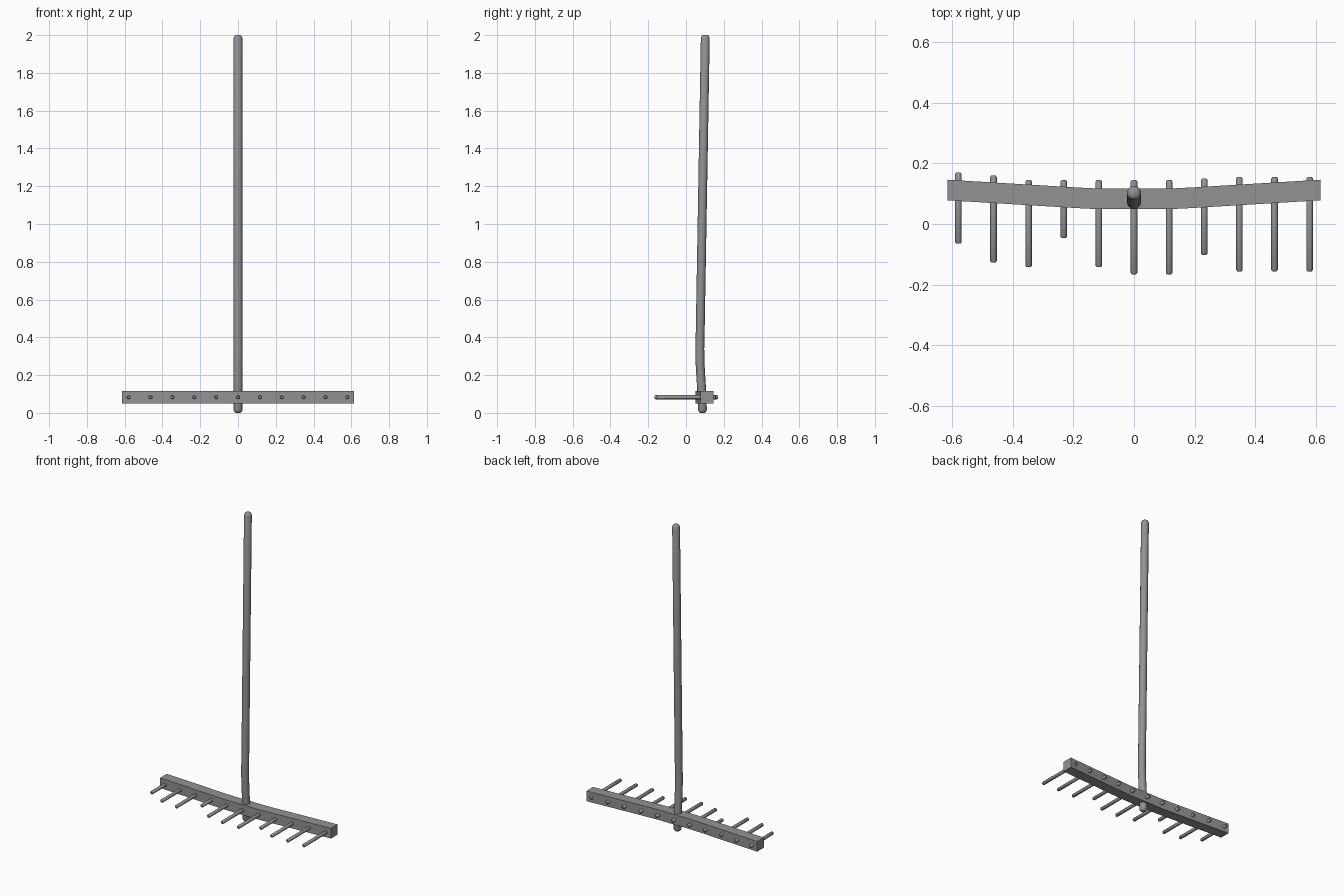
import bpy, bmesh, math
from mathutils import Vector

if "Cube" in bpy.data.objects:
    bpy.data.objects.remove(bpy.data.objects["Cube"])

# Dark grey shared by all parts
grey = bpy.data.materials.new("dark_grey")
grey.diffuse_color = (0.29, 0.29, 0.29, 1)
grey.use_nodes = True
grey.node_tree.nodes["Principled BSDF"].inputs["Base Color"].default_value = grey.diffuse_color


def finish(name, bm):
    bmesh.ops.recalc_face_normals(bm, faces=bm.faces)
    mesh = bpy.data.meshes.new(name)
    bm.to_mesh(mesh)
    bm.free()
    mesh.materials.append(grey)
    obj = bpy.data.objects.new(name, mesh)
    bpy.context.collection.objects.link(obj)
    bpy.ops.object.select_all(action='DESELECT')
    obj.select_set(True)
    bpy.context.view_layer.objects.active = obj
    bpy.ops.object.shade_smooth_by_angle(angle=math.radians(50))
    return obj


def loft(name, rings):
    """Skin a list of closed rings and cap both ends."""
    bm = bmesh.new()
    loops = [[bm.verts.new(p) for p in ring] for ring in rings]
    n = len(loops[0])
    for a, b in zip(loops, loops[1:]):
        for i in range(n):
            j = (i + 1) % n
            bm.faces.new((a[i], a[j], b[j], b[i]))
    bm.faces.new(loops[0])
    bm.faces.new(loops[-1])
    return finish(name, bm)


def circle(centre, u, v, r, n):
    c, u, v = Vector(centre), Vector(u), Vector(v)
    return [c + r * (u * math.cos(2 * math.pi * i / n) + v * math.sin(2 * math.pi * i / n))
            for i in range(n)]


# Handle: long pole with a slight bend near the head and rounded ends
handle_path = [  # z, y, radius
    (0.0, 0.087, 0.012), (0.005, 0.087, 0.019), (0.016, 0.087, 0.0235),
    (0.10, 0.084, 0.0235), (0.20, 0.078, 0.0235), (0.27, 0.074, 0.0235),
    (0.34, 0.073, 0.0235), (0.42, 0.075, 0.0235), (1.0, 0.085, 0.0235),
    (1.984, 0.102, 0.0235), (1.995, 0.102, 0.019), (2.0, 0.102, 0.012)]
loft("handle", [circle((0, y, z), (1, 0, 0), (0, 1, 0), r, 16)
                for z, y, r in handle_path])

# Head beam: square bar with both halves swept back
half = [(0.12, 0.083), (0.19, 0.0865), (0.615, 0.112)]
beam_path = [(-x, y) for x, y in reversed(half)] + half
loft("head_beam", [[(x, y - 0.034, 0.051), (x, y + 0.034, 0.051),
                    (x, y + 0.034, 0.117), (x, y - 0.034, 0.117)]
                   for x, y in beam_path])

# Tines: pegs of uneven length driven through the beam
tine_ends = [(-0.065, 0.17), (-0.127, 0.16), (-0.142, 0.145), (-0.046, 0.145),
             (-0.142, 0.145), (-0.166, 0.145), (-0.166, 0.145), (-0.102, 0.15),
             (-0.156, 0.155), (-0.156, 0.155), (-0.156, 0.155)]
for k, (front, back) in enumerate(tine_ends):
    x = (k - 5) * 0.1158
    profile = [(front, 0.007), (front + 0.005, 0.011),
               (back - 0.005, 0.011), (back, 0.007)]
    loft(f"tine_{k + 1}", [circle((x, y, 0.083), (1, 0, 0), (0, 0, 1), r, 12)
                           for y, r in profile])
